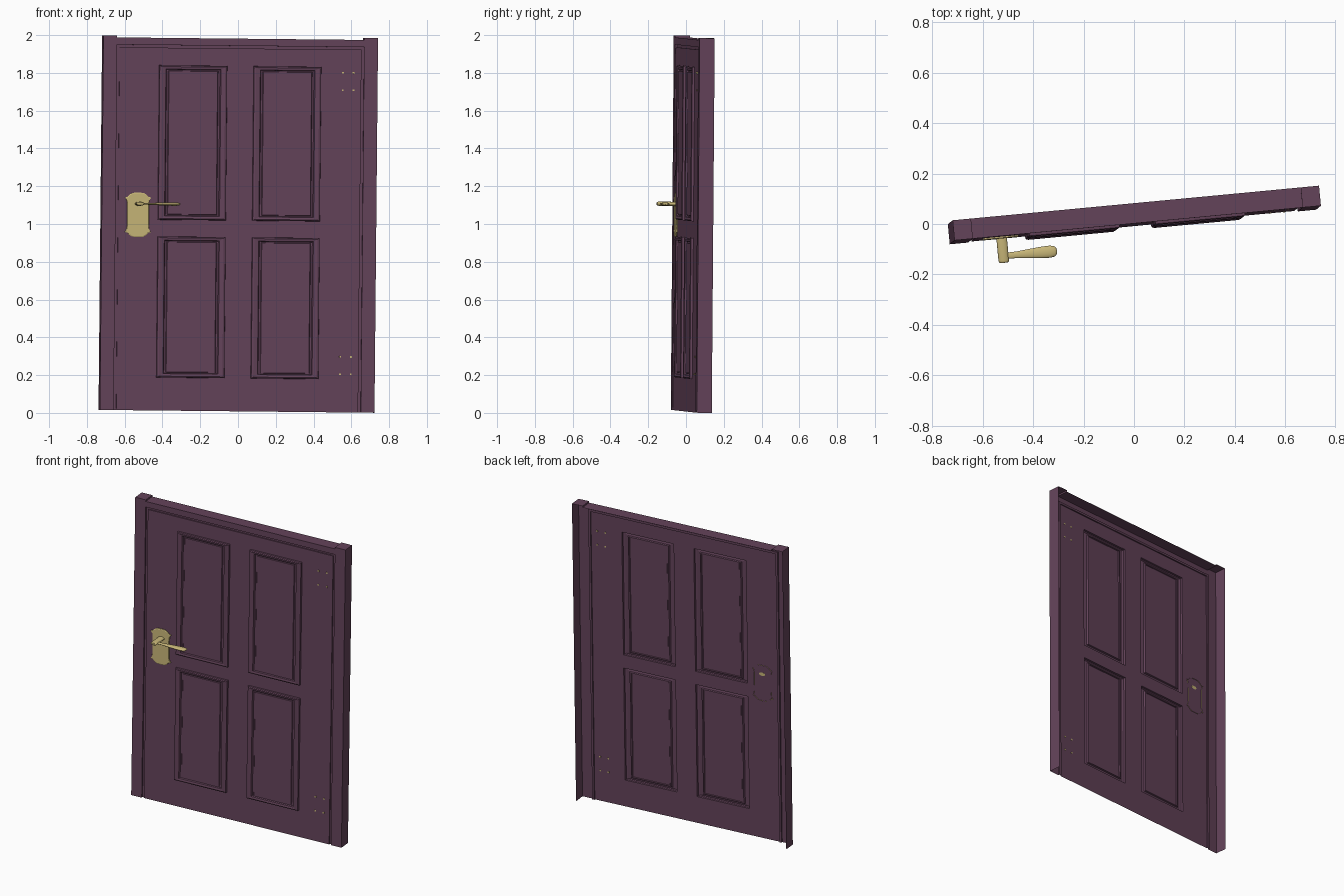
import bpy, bmesh, math
from mathutils import Matrix, Vector

if "Cube" in bpy.data.objects:
    bpy.data.objects.remove(bpy.data.objects["Cube"])

# Whole door stands slightly turned and leaning
POSE = (Matrix.Translation((-0.008, 0.028, 0.008))
        @ Matrix.Rotation(math.radians(-0.45), 4, 'X')
        @ Matrix.Rotation(math.radians(0.55), 4, 'Y')
        @ Matrix.Rotation(math.radians(5.4), 4, 'Z'))


def material(name, rgb):
    m = bpy.data.materials.new(name)
    m.diffuse_color = (*rgb, 1)
    m.use_nodes = True
    m.node_tree.nodes["Principled BSDF"].inputs["Base Color"].default_value = m.diffuse_color
    return m


PURPLE = material("plum_paint", (0.127, 0.056, 0.102))
BRASS = material("pale_brass", (0.578, 0.470, 0.188))


def finish(name, bm, mat, smooth=False):
    bmesh.ops.remove_doubles(bm, verts=bm.verts, dist=1e-5)
    mesh = bpy.data.meshes.new(name)
    bm.to_mesh(mesh)
    bm.free()
    mesh.materials.append(mat)
    ob = bpy.data.objects.new(name, mesh)
    bpy.context.collection.objects.link(ob)
    ob.matrix_world = POSE
    if smooth:
        bpy.ops.object.select_all(action='DESELECT')
        ob.select_set(True)
        bpy.context.view_layer.objects.active = ob
        bpy.ops.object.shade_smooth_by_angle(angle=math.radians(40))
    return ob


def face(bm, pts, out=(0, -1, 0)):
    """Add a face whose normal points along out."""
    f = bm.faces.new([bm.verts.new(p) for p in pts])
    f.normal_update()
    if f.normal.dot(Vector(out)) < 0:
        f.normal_flip()


def front(bm, x0, x1, z0, z1, y):
    face(bm, [(x0, y, z0), (x1, y, z0), (x1, y, z1), (x0, y, z1)])


def strips(bm, loops, closed):
    """Bridge each outline to the next one inside it."""
    for a, b in zip(loops, loops[1:]):
        n = len(a)
        for i in range(n if closed else n - 1):
            j = (i + 1) % n
            bm.faces.new([bm.verts.new(p) for p in (a[i], b[i], b[j], a[j])])


W, H, FRONT, BACK = 0.73, 1.983, -0.04, 0.04
OPEN, HEAD_LOW, HEAD_TOP = 0.657, 1.935, 1.973
DOOR_X, DOOR_Z, DOOR_Y = 0.643, 1.921, -0.037

# Side posts: hollow shells, open behind and below
for s, side in ((-1, "left"), (1, "right")):
    bm = bmesh.new()
    a, b = s * W, s * OPEN
    front(bm, a, b, 0, H, FRONT)
    face(bm, [(a, FRONT, 0), (a, BACK, 0), (a, BACK, H), (a, FRONT, H)], (s, 0, 0))
    face(bm, [(a, FRONT, H), (b, FRONT, H), (b, BACK, H), (a, BACK, H)], (0, 0, 1))
    face(bm, [(b, FRONT, HEAD_TOP), (b, BACK, HEAD_TOP), (b, BACK, H), (b, FRONT, H)], (-s, 0, 0))
    finish(side + "_post", bm, PURPLE)

# Header between the posts
bm = bmesh.new()
front(bm, -OPEN, OPEN, HEAD_LOW, HEAD_TOP, FRONT)
face(bm, [(-OPEN, FRONT, HEAD_TOP), (OPEN, FRONT, HEAD_TOP),
          (OPEN, BACK, HEAD_TOP), (-OPEN, BACK, HEAD_TOP)], (0, 0, 1))
finish("header", bm, PURPLE)

# Groove running around the door leaf
groove = [(OPEN, FRONT, HEAD_LOW), (OPEN, -0.029, HEAD_LOW),
          (DOOR_X, -0.029, DOOR_Z), (DOOR_X, DOOR_Y, DOOR_Z)]
bm = bmesh.new()
strips(bm, [[(-x, y, 0), (-x, y, z), (x, y, z), (x, y, 0)] for x, y, z in groove], False)
finish("door_groove", bm, PURPLE)

# Door leaf with four panel openings
xs = [-DOOR_X, -0.432, -0.07, 0.07, 0.430, DOOR_X]
zs = [0, 0.175, 0.922, 1.010, 1.828, DOOR_Z]
bm = bmesh.new()
for i in range(5):
    for k in range(5):
        if not (i in (1, 3) and k in (1, 3)):
            front(bm, xs[i], xs[i + 1], zs[k], zs[k + 1], DOOR_Y)
bmesh.ops.remove_doubles(bm, verts=bm.verts, dist=1e-5)
finish("door_leaf", bm, PURPLE)

# Moulded panels: raised border, groove, flat field (inset share, depth)
moulding = [(0, DOOR_Y), (0.04, -0.049), (0.25, -0.053), (0.72, -0.050),
            (0.82, -0.040), (1.0, -0.040), (1.08, -0.045)]
for i, col in ((1, "left"), (3, "right")):
    for k, row in ((1, "lower"), (3, "upper")):
        bm = bmesh.new()
        loops = []
        for f, y in moulding:
            dx, dz = 0.048 * f, 0.028 * f
            x0, x1, z0, z1 = xs[i] + dx, xs[i + 1] - dx, zs[k] + dz, zs[k + 1] - dz
            loops.append([(x0, y, z0), (x1, y, z0), (x1, y, z1), (x0, y, z1)])
        # counter-clockwise outlines face the front
        strips(bm, [lp[::-1] for lp in loops], True)
        face(bm, loops[-1])
        finish(f"{row}_{col}_panel", bm, PURPLE)

# Handle plate with shaped ends, mirrored from one quarter
quarter = [(0.058, 0.0), (0.058, 0.062), (0.061, 0.078), (0.070, 0.092),
           (0.055, 0.095), (0.046, 0.106), (0.030, 0.116), (0.0, 0.118)]
half = quarter + [(-x, z) for x, z in quarter[-2::-1]]
outline = half + [(x, -z) for x, z in half[-2:0:-1]]
PX, PZ = -0.538, 1.035
bm = bmesh.new()
rim = [[(PX + x * g, y, PZ + z * g) for x, z in outline]
       for g, y in ((1, -0.034), (1, -0.042), (0.96, -0.044))]
strips(bm, [r[::-1] for r in rim], True)
face(bm, rim[-1])
finish("handle_plate", bm, BRASS)


def turned(name, origin, axis, profile, squash, n=20):
    """Lathe a (distance, radius) profile along x or y, flattened in z."""
    bm = bmesh.new()
    rings = []
    for d, r in profile:
        ring = []
        for i in range(n):
            t = 2 * math.pi * i / n
            u, v = r * math.cos(t), r * squash * math.sin(t)
            p = (d, u, v) if axis == 'X' else (u, d, v)
            ring.append(bm.verts.new(Vector(origin) + Vector(p)))
        rings.append(ring)
    for a, b in zip(rings, rings[1:]):
        for i in range(n):
            j = (i + 1) % n
            bm.faces.new([a[i], a[j], b[j], b[i]])
    bm.faces.new(rings[0])
    bm.faces.new(rings[-1])
    bmesh.ops.recalc_face_normals(bm, faces=bm.faces)
    return finish(name, bm, BRASS, True)


# Spindle and lever
turned("handle_spindle", (-0.534, 0, 1.093), 'Y',
       [(-0.036, 0.021), (-0.132, 0.021), (-0.138, 0.019), (-0.141, 0.014)], 0.52)
turned("handle_lever", (-0.534, -0.114, 1.093), 'X',
       [(0, 0.012), (0.05, 0.013), (0.10, 0.018), (0.15, 0.0225), (0.185, 0.024),
        (0.203, 0.021), (0.211, 0.014), (0.214, 0.005)], 0.38)

# Hinge studs that just break through the leaf
for n, zc in enumerate((0.248, 1.752)):
    bm = bmesh.new()
    for x in (0.545, 0.602):
        for dz in (-0.046, 0.046):
            bmesh.ops.create_cube(bm, size=1, matrix=Matrix.Translation((x, DOOR_Y, zc + dz))
                                  @ Matrix.Diagonal((0.010, 0.006, 0.009, 1)))
    finish(("lower", "upper")[n] + "_hinge_studs", bm, BRASS)
